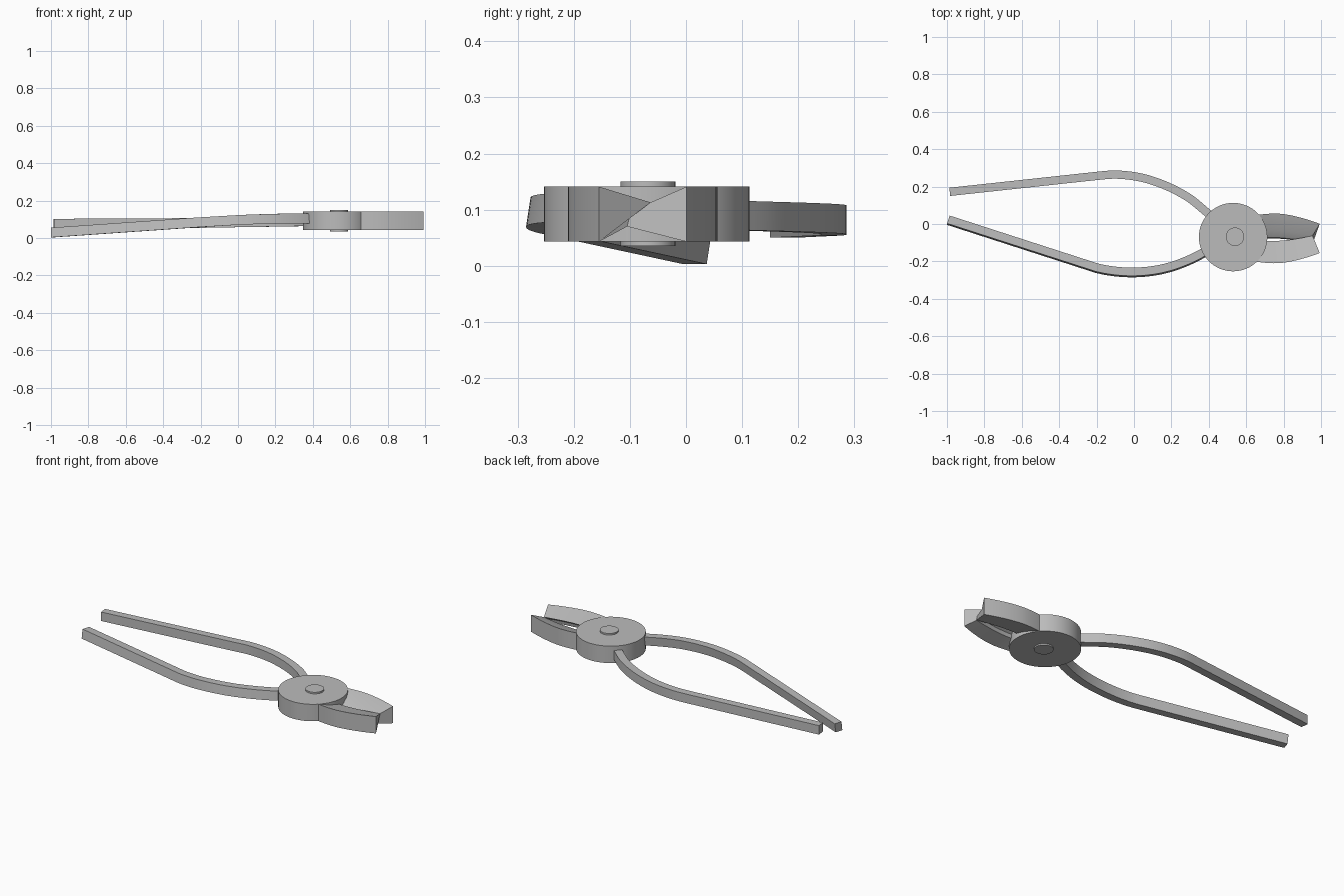
import bpy, bmesh, math
from mathutils import Vector

if "Cube" in bpy.data.objects:
    bpy.data.objects.remove(bpy.data.objects["Cube"], do_unlink=True)

steel = bpy.data.materials.new("grey steel")
steel.use_nodes = True
GREY = (0.5, 0.5, 0.5, 1)
steel.diffuse_color = GREY
steel.node_tree.nodes["Principled BSDF"].inputs["Base Color"].default_value = GREY


def loft(name, rings):
    """Skin a closed solid through a list of equal-length rings."""
    bm = bmesh.new()
    rows = [[bm.verts.new(p) for p in ring] for ring in rings]
    n = len(rows[0])
    for a, b in zip(rows, rows[1:]):
        for i in range(n):
            j = (i + 1) % n
            bm.faces.new((a[i], a[j], b[j], b[i]))
    bm.faces.new(rows[0][::-1])
    bm.faces.new(rows[-1])
    bmesh.ops.recalc_face_normals(bm, faces=bm.faces)
    mesh = bpy.data.meshes.new(name)
    bm.to_mesh(mesh)
    bm.free()
    obj = bpy.data.objects.new(name, mesh)
    bpy.context.collection.objects.link(obj)
    mesh.materials.append(steel)
    bpy.ops.object.select_all(action='DESELECT')
    obj.select_set(True)
    bpy.context.view_layer.objects.active = obj
    bpy.ops.object.shade_smooth_by_angle(angle=math.radians(25))
    return obj


def disc(name, x, y, radius, z0, z1, sides=64):
    turn = [2 * math.pi * i / sides for i in range(sides)]
    loft(name, [[(x + radius * math.cos(t), y + radius * math.sin(t), z)
                 for t in turn] for z in (z0, z1)])


def spline(points, steps=6):
    """Catmull-Rom path through the points; the first span stays straight."""
    pts = [Vector(p) for p in points]
    out = [pts[0]]
    for i in range(1, len(pts) - 1):
        a, b, c = pts[i - 1], pts[i], pts[i + 1]
        d = pts[min(i + 2, len(pts) - 1)]
        if i == 1:
            a = b - (b - a).normalized() * (c - b).length
        for k in range(steps):
            t = k / steps
            out.append(0.5 * (2 * b + (c - a) * t + (2 * a - 5 * b + 4 * c - d) * t * t
                              + (3 * b - a - 3 * c + d) * t ** 3))
    return out + [pts[-1]]


def handle(name, points, lean):
    """Square bar along a path; lean shifts the underside sideways."""
    path = spline(points)
    rings = []
    for i, p in enumerate(path):
        way = path[min(i + 1, len(path) - 1)] - path[max(i - 1, 0)]
        side = Vector((-way.y, way.x, 0)).normalized() * 0.022
        up = Vector((0, 0, 0.026))
        low = Vector((0, lean, 0))
        rings.append([p + side + up, p - side + up,
                      p - side - up + low, p + side - up + low])
    loft(name, rings)


# Pivot disc and rivet
disc("pivot_disc", 0.53, -0.07, 0.183, 0.043, 0.141)
disc("rivet", 0.54, -0.068, 0.049, 0.035, 0.15, 32)

# Handles, tail to pivot
handle("left_handle", [(-0.985, 0.172, 0.076), (-0.2, 0.257, 0.08), (-0.09, 0.264, 0.082),
                       (0.04, 0.248, 0.084), (0.17, 0.205, 0.086), (0.29, 0.142, 0.088),
                       (0.38, 0.07, 0.09), (0.45, 0.01, 0.09)], 0)
handle("right_handle", [(-0.992, 0.024, 0.029), (-0.2, -0.232, 0.084), (-0.1, -0.25, 0.09),
                        (0.0, -0.255, 0.096), (0.1, -0.247, 0.1), (0.2, -0.225, 0.103),
                        (0.3, -0.187, 0.104), (0.38, -0.145, 0.104), (0.46, -0.09, 0.1)], -0.008)


# Jaws: full height outside, narrowing to a cutting edge that meets at the tip
EDGE = ((-0.105, 0.07), (-0.1, 0.09), (-0.063, 0.113))
BACK, TIP = 0.6, 0.955


def jaw(name, side):
    rings = []
    for i in range(17):
        t = i / 16
        x = BACK + (TIP - BACK) * t
        outer_x = BACK + (0.993 - BACK) * t
        outer_y = -0.077 + side * (0.133 - 0.055 * max(0, (outer_x - 0.76) / 0.233) ** 1.6
                                   - 0.02 * max(0, (0.76 - outer_x) / 0.16) ** 2)
        gap = side * 0.028 * math.sin(math.pi * min(1, 0.2 + 0.8 * t))
        rings.append([(outer_x, outer_y, 0.141), (outer_x, outer_y, 0.043)]
                     + [(x, y + gap, z) for y, z in EDGE])
    loft(name, rings)


jaw("left_jaw", 1)
jaw("right_jaw", -1)
